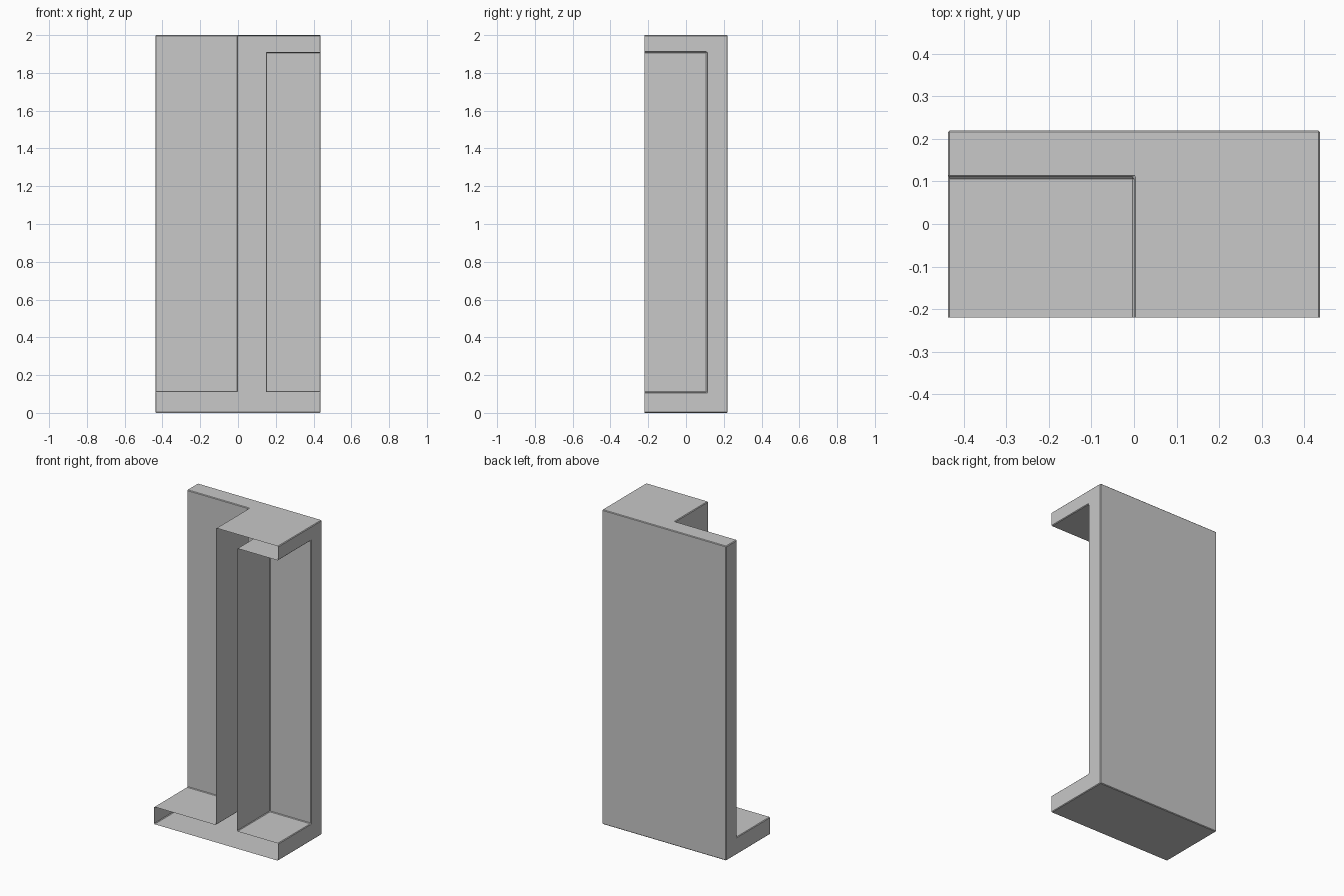
import bpy
import bmesh

if "Cube" in bpy.data.objects:
    bpy.data.objects.remove(bpy.data.objects["Cube"], do_unlink=True)

# One plain grey for the whole shell
grey = bpy.data.materials.new("light_grey")
grey.use_nodes = True
colour = (0.58, 0.58, 0.58, 1.0)
grey.diffuse_color = colour
grey.node_tree.nodes["Principled BSDF"].inputs["Base Color"].default_value = colour

# Planes that divide the frame into cells
cuts = [(-0.437, 0.0, 0.147, 0.437), (-0.22, 0.11, 0.22), (0.0, 0.11, 1.91, 2.0)]


def filled(cell):
    """Back panel, bottom ledge, divider column and half-width top ledge."""
    x, y, z = cell
    if not all(0 <= c < len(p) - 1 for c, p in zip(cell, cuts)):
        return False
    return y == 1 or z == 0 or x == 1 or (x == 2 and z == 2)


# Skin the filled cells, leaving the front side open
bm = bmesh.new()
cells = [(x, y, z) for x in range(3) for y in range(2) for z in range(3)]
for cell in filter(filled, cells):
    for axis in range(3):
        for side in (0, 1):
            near = list(cell)
            near[axis] += 2 * side - 1
            if filled(near) or (axis == 1 and near[1] < 0):
                continue
            u, v = (axis + 1) % 3, (axis + 2) % 3
            corners = []
            for du, dv in ((0, 0), (1, 0), (1, 1), (0, 1)):
                i = list(cell)
                i[axis] += side
                i[u] += du
                i[v] += dv
                corners.append(bm.verts.new([cuts[k][i[k]] for k in range(3)]))
            bm.faces.new(corners if side else corners[::-1])

bmesh.ops.remove_doubles(bm, verts=bm.verts[:], dist=0.0001)
bmesh.ops.dissolve_limit(bm, angle_limit=0.01, verts=bm.verts[:], edges=bm.edges[:])

mesh = bpy.data.meshes.new("open_front_frame")
bm.to_mesh(mesh)
bm.free()
mesh.materials.append(grey)
frame = bpy.data.objects.new("open_front_frame", mesh)
bpy.context.collection.objects.link(frame)

# Fine chamfer on the closed edges
bevel = frame.modifiers.new("edge_chamfer", 'BEVEL')
bevel.width = 0.004
bevel.segments = 1
bevel.limit_method = 'ANGLE'
